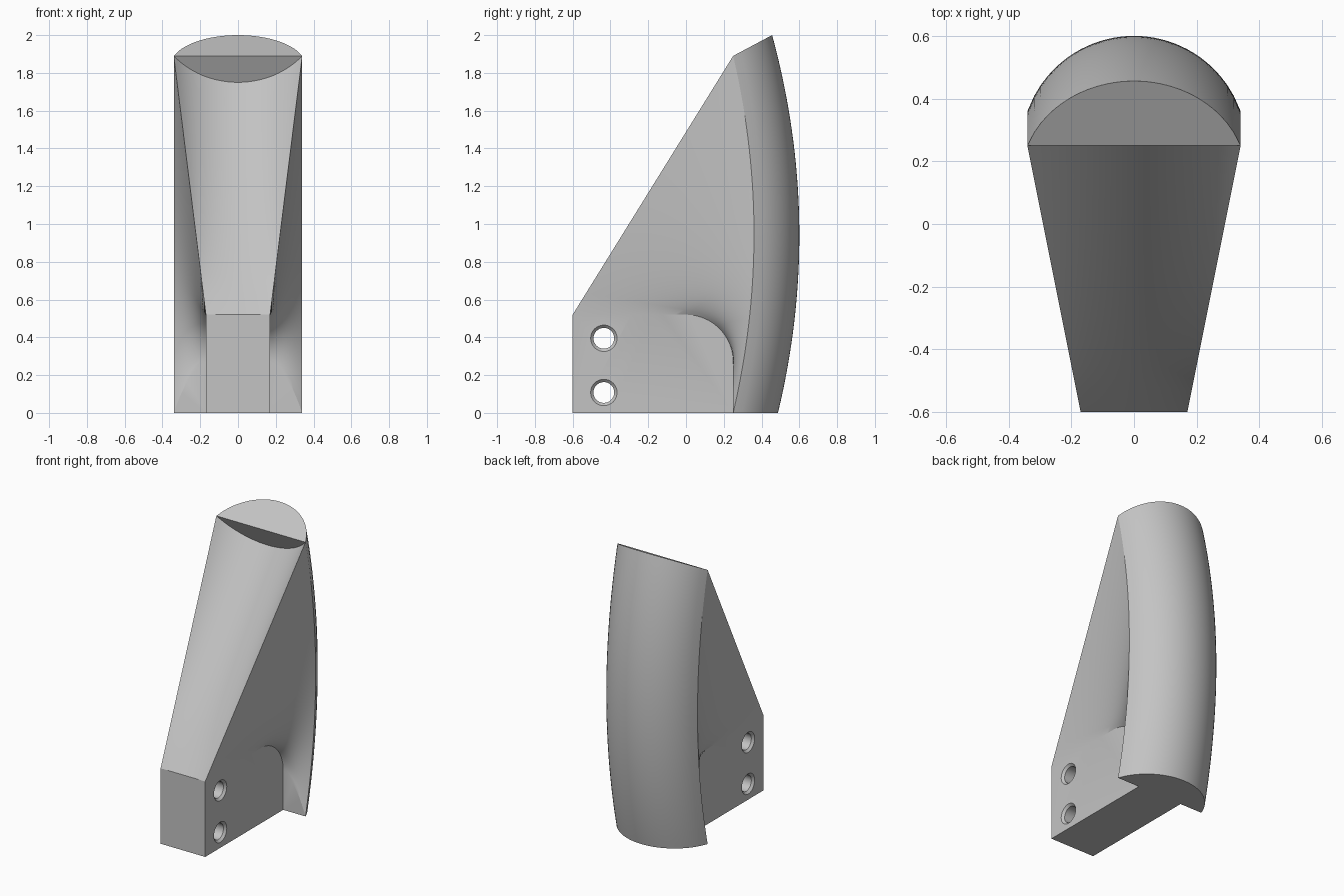
import bpy, bmesh, math
from mathutils import Vector

if "Cube" in bpy.data.objects:
    bpy.data.objects.remove(bpy.data.objects["Cube"])

HALF_W, BLOCK_W = 0.34, 0.17      # half widths of the shell and of the mounting block
N, M, K = 48, 32, 12              # samples along height, across the shell, along the flare

grey = bpy.data.materials.new("light_grey")
grey.diffuse_color = (0.55, 0.55, 0.55, 1)
grey.use_nodes = True
grey.node_tree.nodes["Principled BSDF"].inputs["Base Color"].default_value = grey.diffuse_color


def arc(a, sag):
    """Height of a circular arc with half chord HALF_W at a in -1..1."""
    r = (HALF_W ** 2 + sag ** 2) / (2 * sag)
    return math.sqrt(r * r - (a * HALF_W) ** 2) - (r - sag)


def shell(v, a):
    """Curved back: v runs up, a runs across."""
    ze, zb = 1.89 * v, 2.0 * v
    edge = Vector((0, 0.36 - (ze - 0.945) ** 2 / 8.1, ze))
    back = Vector((0, 0.6 - (zb - 0.94) ** 2 / 7.8, zb))
    p = edge.lerp(back, arc(a, 0.24) / 0.24)
    p.x = a * HALF_W
    return p


def block_edge(u):
    """Upper outline of the block: straight, then a rounded corner."""
    d = u * (0.6 + math.pi / 8)
    if d <= 0.6:
        return Vector((BLOCK_W, d - 0.6, 0.52))
    t = (d - 0.6) / 0.25
    return Vector((BLOCK_W, 0.25 * math.sin(t), 0.27 + 0.25 * math.cos(t)))


def flare(u, t):
    """Side wall between the block outline and the shell edge."""
    p = block_edge(u).lerp(shell(1 - u, 1), t)
    p.z += 0.22 * t * (1 - t) * u ** 6
    return p


def scoop(t, a):
    """Hollow sloping front, flat at the bottom and dished at the top."""
    p0 = Vector((a * BLOCK_W, -0.6, 0.52))
    sag = arc(a, 0.16) / 0.16
    p1 = shell(1, 1) + Vector((0, 0.075 * sag, -0.14 * sag))
    p1.x = a * HALF_W
    return p0.lerp(p1, t)


bm = bmesh.new()


def face(points):
    bm.faces.new([bm.verts.new(p) for p in points])


def grid(f, n, m, a0=0.0):
    """Patch of quads from f(s, a), with s in 0..1 and a in a0..1."""
    at = lambda i, j: f(i / n, a0 + (1 - a0) * j / m)
    for i in range(n):
        for j in range(m):
            face([at(i, j), at(i + 1, j), at(i + 1, j + 1), at(i, j + 1)])


across = [-1 + 2 * j / M for j in range(M + 1)]
grid(shell, N, M, -1)
grid(scoop, K, M, -1)
face([shell(1, a) for a in across])                                # top
face([scoop(1, a) for a in across])                                # lip under the top
face([scoop(0, a) for a in across]
     + [Vector((BLOCK_W, -0.6, 0)), Vector((-BLOCK_W, -0.6, 0))])  # block front

# Both sides: flare, block side and wing front
for s in (1, -1):
    def flip(p):
        return Vector((s * p.x, p.y, p.z))
    grid(lambda u, t: flip(flare(u, t)), N, K)
    foot = Vector((BLOCK_W, shell(0, 1).y, 0))
    face([flip(block_edge(i / N)) for i in range(N + 1)]
         + [flip(foot), flip(Vector((BLOCK_W, -0.6, 0)))])
    face([flip(flare(1, k / K)) for k in range(K + 1)] + [flip(foot)])

# Underside
y0 = shell(0, 1).y
face([shell(0, a) for a in across]
     + [Vector((x, y, 0)) for x, y in ((BLOCK_W, y0), (BLOCK_W, -0.6),
                                       (-BLOCK_W, -0.6), (-BLOCK_W, y0))])

bmesh.ops.remove_doubles(bm, verts=bm.verts, dist=1e-4)
bmesh.ops.recalc_face_normals(bm, faces=bm.faces)
me = bpy.data.meshes.new("curved_bracket")
bm.to_mesh(me)
bm.free()
body = bpy.data.objects.new("curved_bracket", me)
bpy.context.collection.objects.link(body)
me.materials.append(grey)

# Two cross holes with chamfered mouths
SIDES = 32
for z in (0.395, 0.108):
    cb = bmesh.new()
    rings = []
    for x, r in ((-0.19, 0.09), (-0.155, 0.055), (0.155, 0.055), (0.19, 0.09)):
        rings.append([cb.verts.new((x, -0.435 + r * math.cos(2 * math.pi * i / SIDES),
                                    z + r * math.sin(2 * math.pi * i / SIDES)))
                      for i in range(SIDES)])
    for p, q in zip(rings, rings[1:]):
        for i in range(SIDES):
            j = (i + 1) % SIDES
            cb.faces.new((p[i], p[j], q[j], q[i]))
    cb.faces.new(rings[0])
    cb.faces.new(rings[-1])
    bmesh.ops.recalc_face_normals(cb, faces=cb.faces)
    cm = bpy.data.meshes.new("hole_cutter")
    cb.to_mesh(cm)
    cb.free()
    cm.materials.append(grey)
    cutter = bpy.data.objects.new("hole_cutter", cm)
    bpy.context.collection.objects.link(cutter)
    cutter.hide_render = True
    cutter.hide_set(True)
    mod = body.modifiers.new("hole", 'BOOLEAN')
    mod.operation, mod.solver, mod.object = 'DIFFERENCE', 'EXACT', cutter

# Bake the holes, remove the cutters and shade smooth
bpy.context.view_layer.objects.active = body
body.select_set(True)
for mod in list(body.modifiers):
    cutter = mod.object
    bpy.ops.object.modifier_apply(modifier=mod.name)
    bpy.data.objects.remove(cutter)
bpy.ops.object.shade_smooth_by_angle(angle=math.radians(25))
